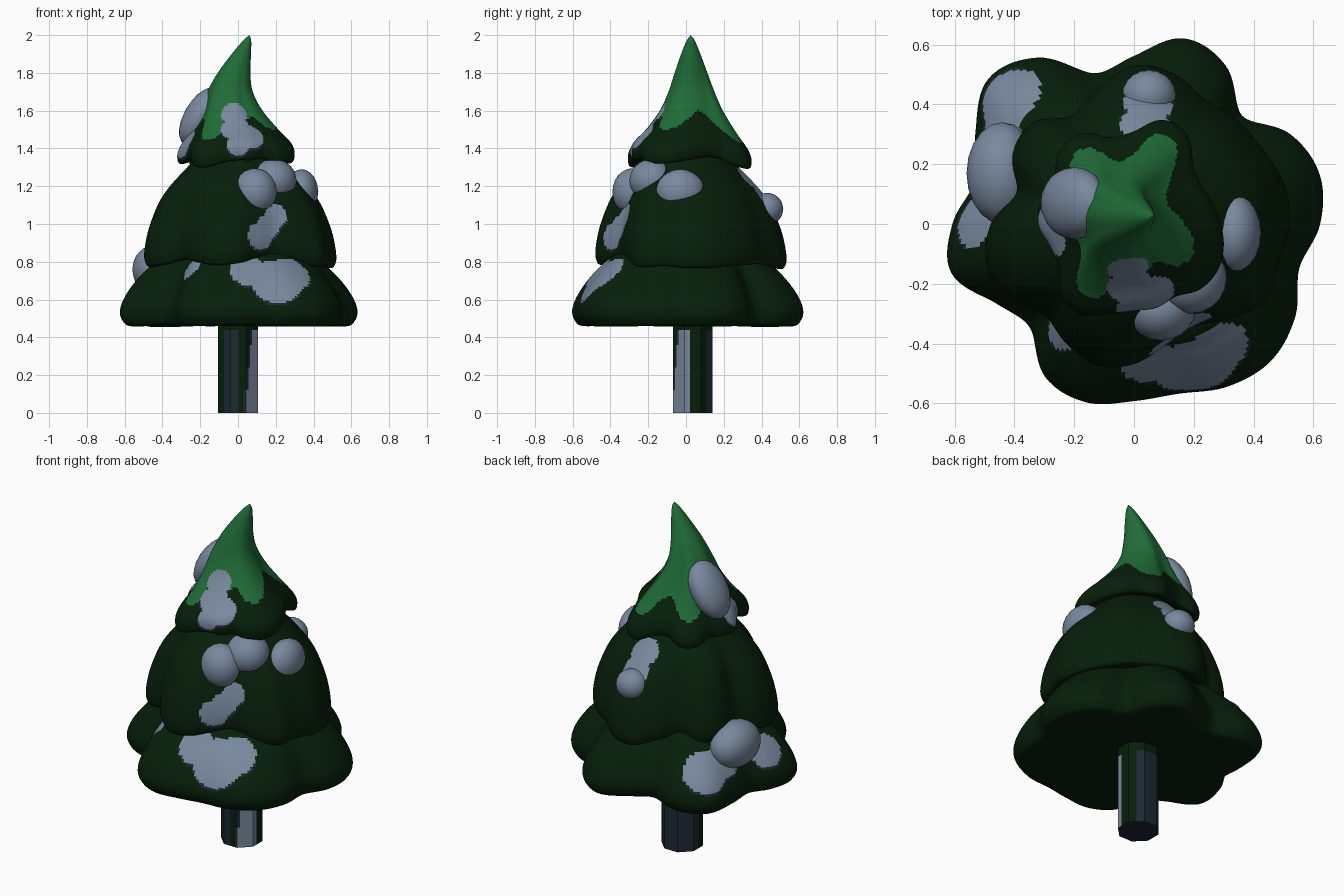
import bpy, bmesh, math
from mathutils import Matrix, Vector

cube = bpy.data.objects.get("Cube")
if cube:
    bpy.data.objects.remove(cube)


def material(name, rgb):
    m = bpy.data.materials.new(name)
    m.use_nodes = True
    m.diffuse_color = (*rgb, 1)
    m.node_tree.nodes["Principled BSDF"].inputs["Base Color"].default_value = (*rgb, 1)
    return m


MATS = [material("dark_green", (0.002, 0.0135, 0.003)),
        material("bright_green", (0.014, 0.15, 0.038)),
        material("snow", (0.19, 0.25, 0.34)),
        material("slate", (0.012, 0.022, 0.034))]
DARK, BRIGHT, SNOW, SLATE = range(4)

# Flat snow patches per part: centre and reach of each blob
LOWER_PATCHES = ((0.06, -0.50, 0.78, 0.11), (0.20, -0.48, 0.70, 0.14), (0.28, -0.42, 0.74, 0.11),
                 (-0.25, -0.37, 0.76, 0.06), (-0.42, 0.42, 0.68, 0.12),
                 (-0.55, 0.02, 0.70, 0.10), (-0.46, 0.30, 0.72, 0.10))
MIDDLE_PATCHES = ((0.13, -0.41, 0.94, 0.08), (0.18, -0.40, 0.99, 0.08), (0.21, -0.35, 1.05, 0.07),
                  (0.05, 0.43, 1.16, 0.09), (0.04, 0.35, 1.25, 0.09))
CROWN_PATCHES = ((-0.01, -0.21, 1.50, 0.08), (0.06, -0.24, 1.47, 0.08), (-0.02, -0.15, 1.58, 0.07),
                 (0.00, -0.29, 1.42, 0.06), (-0.30, -0.03, 1.44, 0.09))


def paint_branch(p, patches):
    def covered(q):
        return any((q - Vector(c[:3])).length < c[3] for c in patches)
    if covered(p):
        return SNOW
    return SLATE if covered(p + Vector((0, 0, 0.015))) else DARK


def spline(a, b, c, d, t):
    return 0.5 * (2 * b + (c - a) * t + (2 * a - 5 * b + 4 * c - d) * t ** 2
                  + (3 * b - a - 3 * c + d) * t ** 3)


def smooth_closed(values, steps):
    n = len(values)
    return [spline(*(values[(i + k) % n] for k in (-1, 0, 1, 2)), s / steps)
            for i in range(n) for s in range(steps)]


def smooth_open(rows, steps):
    rows = [Vector(r) for r in rows]
    last = len(rows) - 1
    out = [spline(*(rows[min(max(i + k, 0), last)] for k in (-1, 0, 1, 2)), s / steps)
           for i in range(last) for s in range(steps)]
    return out + [rows[-1]]


def finish(name, bm, paint, angle=50):
    bmesh.ops.remove_doubles(bm, verts=bm.verts, dist=1e-5)
    bmesh.ops.recalc_face_normals(bm, faces=bm.faces)
    for f in bm.faces:
        f.material_index = paint(f.calc_center_median())
    mesh = bpy.data.meshes.new(name)
    bm.to_mesh(mesh)
    bm.free()
    for m in MATS:
        mesh.materials.append(m)
    ob = bpy.data.objects.new(name, mesh)
    bpy.context.collection.objects.link(ob)
    bpy.ops.object.select_all(action="DESELECT")
    ob.select_set(True)
    bpy.context.view_layer.objects.active = ob
    bpy.ops.object.shade_smooth_by_angle(angle=math.radians(angle))


def skin(bm, rings):
    n = len(rings[0])
    for a, b in zip(rings, rings[1:]):
        for i in range(n):
            j = (i + 1) % n
            bm.faces.new((a[i], a[j], b[j], b[i]))


def tier(name, outline, profile, lift, paint):
    """Loft a lobed outline; profile rows are (scale, height, lobe strength, shift x, shift y)."""
    radii = smooth_closed([r / 100 for r in outline], 9)
    mean = sum(radii) / len(radii)
    bm = bmesh.new()
    rings = []
    for scale, z, lobe, cx, cy in smooth_open(profile, 8):
        scale = max(scale, 0)
        ring = []
        for i, r in enumerate(radii):
            a = math.tau * i / len(radii)
            d = (r - mean) * lobe
            rad = scale * (mean + d)
            ring.append(bm.verts.new((cx + rad * math.cos(a), cy + rad * math.sin(a),
                                      z - lift * d * scale ** 2)))
        rings.append(ring)
    skin(bm, rings)
    finish(name, bm, lambda p: paint(p, radii, mean))


# Lower and middle branches
tier("lower_branches",
     (62, 64, 60, 51, 61, 64, 56, 52, 64, 68.5, 61, 55,
      60.5, 63, 53, 49, 59, 61.5, 59, 58.5, 62.5, 64.5, 62, 57),
     ((0, .50, 0, 0, 0), (.5, .48, .3, 0, 0), (.88, .46, .9, 0, 0), (.98, .49, 1, 0, 0),
      (1, .56, 1, 0, 0), (.92, .66, 1, 0, 0), (.77, .77, .8, 0, 0),
      (.58, .86, .4, 0, 0), (0, .95, 0, 0, 0)),
     0.1, lambda p, radii, mean: paint_branch(p, LOWER_PATCHES))
tier("middle_branches",
     (51, 51, 49, 48, 47, 51, 52, 46, 41, 47, 46, 40,
      47, 50, 48, 42, 45, 48, 46, 41, 39, 44, 50, 49),
     ((0, .86, 0, 0, 0), (.6, .83, .4, 0, 0), (.93, .79, .9, 0, 0), (1.01, .82, 1, 0, 0),
      (1.01, .90, 1, 0, 0), (.95, 1.02, 1, 0, 0), (.82, 1.16, .9, 0, 0),
      (.59, 1.29, .6, 0, 0), (.40, 1.37, .1, 0, 0), (0, 1.42, 0, 0, 0)),
     0.6, lambda p, radii, mean: paint_branch(p, MIDDLE_PATCHES))


# Leaning crown with a bright tip running down the ridges
def paint_crown(p, radii, mean):
    colour = paint_branch(p, CROWN_PATCHES)
    turn = math.atan2(p.y, p.x) % math.tau / math.tau
    ridge = radii[int(turn * len(radii)) % len(radii)] - mean
    return BRIGHT if colour == DARK and p.z > 1.515 - 1.7 * ridge else colour


tier("crown",
     (29, 27, 26, 28, 35, 36, 31, 30, 35, 35, 31, 32,
      32, 29, 29, 34, 35, 31, 29, 29, 28, 31, 32, 31),
     ((0, 1.40, 0, 0, 0), (.6, 1.37, .6, 0, 0), (.92, 1.325, 1, 0, 0), (1, 1.36, 1, 0, 0),
      (.95, 1.42, 1, 0, 0), (.74, 1.50, 1, -.01, .01), (.53, 1.60, .8, -.03, .02),
      (.39, 1.70, .5, -.04, .025), (.28, 1.80, .3, -.02, .025),
      (.165, 1.90, .1, .018, .025), (.07, 1.97, 0, .048, .025), (0, 2.0, 0, .06, .025)),
     0.7, paint_crown)


# Eight-sided trunk with slanting bark and frost streaks
def paint_trunk(p):
    if p.z < 0.001:
        return SLATE
    a = math.degrees(math.atan2(p.y - 0.035, p.x)) % 360
    frost = 290 + 60 * p.z
    if p.z > 0.43 or a < 45 or 180 < a < 225 or 270 < a < frost - 8 or a > 352:
        return DARK
    return SNOW if a > frost else SLATE


bm = bmesh.new()
rings = []
for step in range(14):
    ring = []
    for i in range(48):
        a = math.tau * i / 48
        off = (a + math.pi / 8) % (math.pi / 4) - math.pi / 8
        r = 0.105 / math.cos(off)
        ring.append(bm.verts.new((r * math.cos(a), 0.035 + r * math.sin(a), 0.04 * step)))
    rings.append(ring)
skin(bm, rings)
bm.faces.new(rings[0])
finish("trunk", bm, paint_trunk, 30)

# Rounded snow clumps: centre, radii and lean in degrees
CLUMPS = {
    "front_snow_clump": ((.09, -.285, 1.17), (.115, .105, .125), 0),
    "top_snow_clump": ((.19, -.18, 1.23), (.12, .12, .115), 0),
    "left_snow_clump": ((.335, -.03, 1.17), (.09, .13, .12), 0),
    "back_snow_clump": ((.05, .43, 1.08), (.09, .085, .085), 0),
    "low_snow_clump": ((-.44, .17, .76), (.12, .17, .13), 0),
    "crown_snow_clump": ((-.20, .07, 1.57), (.085, .12, .17), 30),
}
for name, (centre, size, lean) in CLUMPS.items():
    bm = bmesh.new()
    bmesh.ops.create_icosphere(bm, subdivisions=3, radius=1)
    bmesh.ops.scale(bm, vec=size, verts=bm.verts)
    bmesh.ops.rotate(bm, matrix=Matrix.Rotation(math.radians(lean), 3, "Y"), verts=bm.verts)
    bmesh.ops.translate(bm, vec=centre, verts=bm.verts)
    finish(name, bm, lambda p: SNOW)
